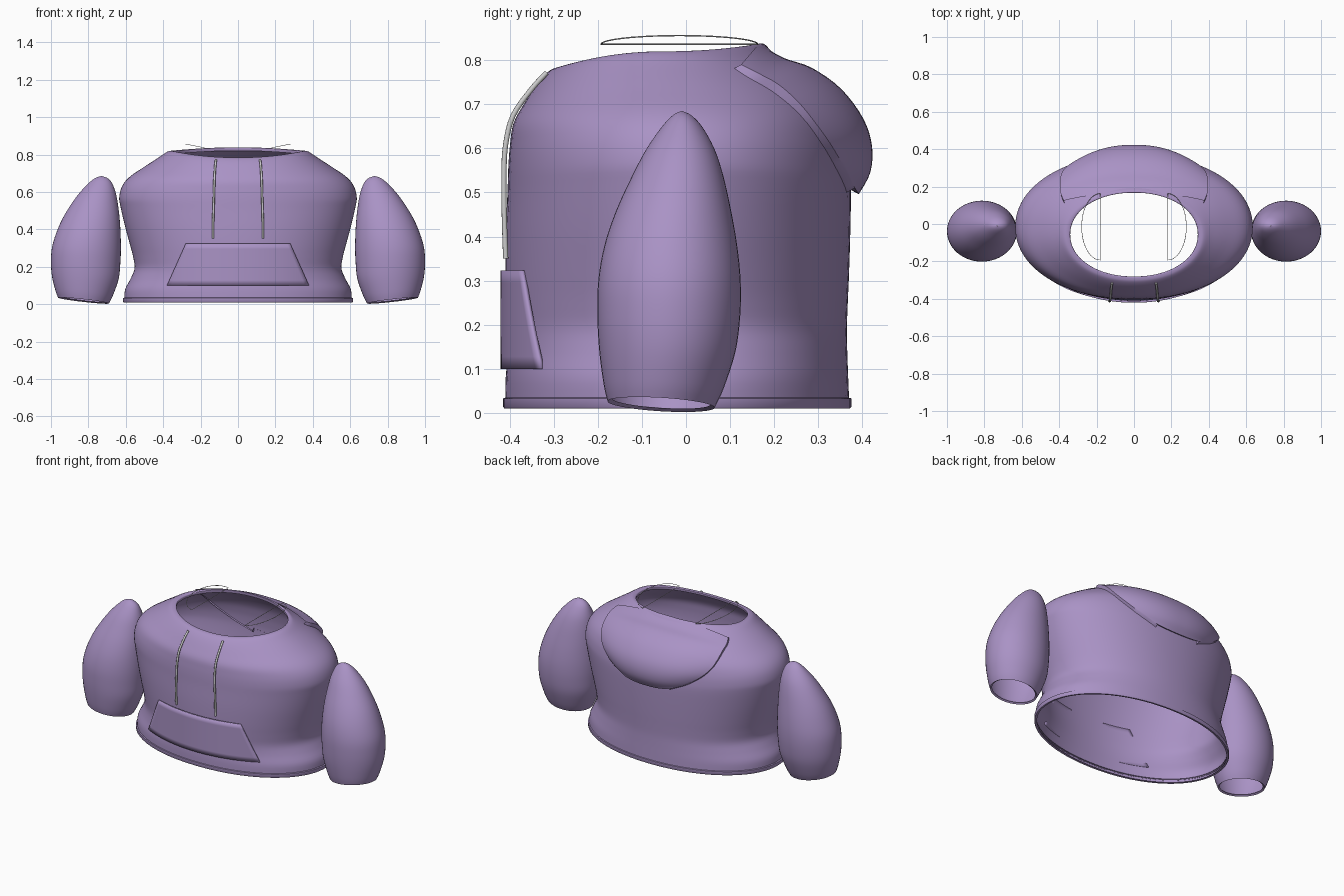
import bpy, math

if "Cube" in bpy.data.objects:
    bpy.data.objects.remove(bpy.data.objects["Cube"])

fabric = bpy.data.materials.new("lilac_fabric")
fabric.diffuse_color = (0.40, 0.29, 0.56, 1)
fabric.use_nodes = True
fabric.node_tree.nodes["Principled BSDF"].inputs["Base Color"].default_value = fabric.diffuse_color


def smooth_rows(rows, steps=4):
    """Catmull-Rom interpolation through tuples of numbers."""
    out = []
    for i in range(len(rows) - 1):
        p0, p1, p2 = rows[max(i - 1, 0)], rows[i], rows[i + 1]
        p3 = rows[min(i + 2, len(rows) - 1)]
        for k in range(steps):
            t = k / steps
            out.append(tuple(0.5 * (2 * b + (c - a) * t + (2 * a - 5 * b + 4 * c - d) * t * t
                                    + (3 * b - a - 3 * c + d) * t ** 3)
                             for a, b, c, d in zip(p0, p1, p2, p3)))
    return out + [rows[-1]]


def loft(name, rows, closed=True, angle=40):
    """Skin a list of point rows with quads."""
    n = len(rows[0])
    verts = [p for r in rows for p in r]
    faces = []
    for i in range(len(rows) - 1):
        for j in range(n if closed else n - 1):
            k = (j + 1) % n
            faces.append((i * n + j, i * n + k, (i + 1) * n + k, (i + 1) * n + j))
    me = bpy.data.meshes.new(name)
    me.from_pydata(verts, [], faces)
    me.materials.append(fabric)
    ob = bpy.data.objects.new(name, me)
    bpy.context.collection.objects.link(ob)
    bpy.ops.object.select_all(action='DESELECT')
    ob.select_set(True)
    bpy.context.view_layer.objects.active = ob
    bpy.ops.object.shade_smooth_by_angle(angle=math.radians(angle))
    return ob


def spow(v, e):
    return math.copysign(abs(v) ** e, v)


def body_ring(r, n=96):
    """Ring from side radius and height, then front and back y and height."""
    rx, zs, yf, zf, yb, zb = r
    pts = []
    for i in range(n):
        a = 2 * math.pi * i / n
        c, s = spow(math.cos(a), 0.96), spow(math.sin(a), 0.96)
        zt = zb if s > 0 else zf
        pts.append((rx * c, (yf + yb) / 2 + (yb - yf) / 2 * s, zs + (zt - zs) * s * s))
    return pts


def tube(name, pts, radius, cyclic=False):
    cu = bpy.data.curves.new(name, 'CURVE')
    cu.dimensions = '3D'
    cu.bevel_depth = radius
    cu.bevel_resolution = 3
    cu.use_fill_caps = True
    sp = cu.splines.new('POLY')
    sp.points.add(len(pts) - 1)
    for p, co in zip(sp.points, pts):
        p.co = (*co, 1)
    sp.use_cyclic_u = cyclic
    ob = bpy.data.objects.new(name, cu)
    bpy.context.collection.objects.link(ob)


# Torso shell with the rolled neckline
torso = [(.608, .03, -.410, .03, .370, .03), (.603, .08, -.409, .08, .368, .08),
         (.575, .135, -.404, .135, .366, .135), (.553, .19, -.405, .19, .365, .19),
         (.560, .25, -.408, .25, .367, .25), (.578, .32, -.410, .32, .370, .32),
         (.605, .42, -.409, .41, .373, .42), (.628, .52, -.405, .50, .374, .51),
         (.635, .57, -.403, .56, .370, .56), (.620, .63, -.399, .61, .362, .61),
         (.580, .68, -.391, .658, .345, .67), (.500, .735, -.365, .705, .305, .735),
         (.420, .787, -.335, .750, .245, .785), (.380, .814, -.310, .776, .200, .815),
         (.360, .820, -.293, .783, .180, .835), (.342, .816, -.281, .782, .168, .837),
         (.343, .800, -.283, .768, .170, .820)]
loft("torso", [body_ring(r) for r in smooth_rows(torso)])

# Hem band around the bottom
hem = [(w, z, -w + .2, z, w - .24, z) for w, z in
       ((.600, .012), (.612, .010), (.615, .014), (.615, .033), (.604, .036))]
loft("hem_band", [body_ring(r) for r in hem])

# Sleeves: z, inner x, outer x, front y, back y
sleeve = [(.026, .700, .950, -.168, .055), (.019, .690, .962, -.178, .065),
          (.06, .668, .976, -.187, .085), (.14, .638, .994, -.197, .112),
          (.22, .629, 1.0, -.201, .123), (.30, .626, .995, -.199, .124),
          (.38, .628, .972, -.185, .116), (.46, .633, .937, -.158, .102),
          (.54, .643, .888, -.121, .084), (.60, .655, .843, -.089, .064),
          (.65, .675, .795, -.054, .036), (.675, .700, .762, -.030, .012),
          (.685, .730, .732, -.011, -.009)]


def sleeve_ring(r, side, n=48):
    z, x0, x1, y0, y1 = r
    tilt = max(0, 1 - z / .2)
    pts = []
    for i in range(n):
        a = 2 * math.pi * i / n
        c, s = math.cos(a), math.sin(a)
        pts.append((side * ((x0 + x1) / 2 + (x1 - x0) / 2 * c),
                    (y0 + y1) / 2 + (y1 - y0) / 2 * s, z + tilt * (.017 * c - .008 * s)))
    return pts


for side, label in ((1, "right"), (-1, "left")):
    rows = [sleeve_ring(sleeve[0], side)] + [sleeve_ring(r, side) for r in smooth_rows(sleeve[1:])]
    loft("sleeve_" + label, rows, angle=60)

# Folded hood on the back: centre y, z, then edge x, y, z
hood = [(.166, .838, .375, .125, .790), (.22, .806, .392, .165, .770),
        (.285, .783, .395, .210, .745), (.352, .735, .392, .255, .705),
        (.402, .668, .375, .292, .660), (.422, .605, .330, .328, .610),
        (.418, .545, .250, .360, .555), (.392, .496, .150, .383, .510)]
rows = []
for yc, zc, xe, ye, ze in smooth_rows(hood):
    row = []
    for i in range(41):
        s = i / 20 - 1
        f = 1 - abs(s) ** 2.3
        row.append((-xe * s, ye + (yc - ye) * f, ze + (zc - ze) * f))
    # tuck the rim into the torso
    tuck = [(row[0][0] * .985, row[0][1] - .022, row[0][2] - .012)]
    tuck2 = [(row[-1][0] * .985, row[-1][1] - .022, row[-1][2] - .012)]
    rows.append(tuck + row + tuck2)
rows.append([(x * .97, y - .022, z + .012) for x, y, z in rows[-1]])
loft("hood", rows, closed=False)

# Front pouch pocket wrapped around the torso
rows = []
for k in range(9):
    t = k / 8
    w, z = .38 - .10 * t, .10 + .223 * t
    rows.append([(w * (i / 16 - 1),
                  -.02 - .401 * math.sqrt(1 - (w * (i / 16 - 1) / .597) ** 2), z)
                 for i in range(33)])
pocket = loft("pocket", rows, closed=False)
mod = pocket.modifiers.new("thickness", 'SOLIDIFY')
mod.thickness = .01
mod.offset = -1

# Drawstrings and thin neck cords
string = [(.118, -.316, .772), (.122, -.350, .735), (.126, -.392, .675),
          (.128, -.409, .61), (.130, -.413, .54), (.133, -.412, .44), (.133, -.409, .35)]
for side, label in ((1, "right"), (-1, "left")):
    tube("drawstring_" + label, [(side * x, y, z) for x, y, z in smooth_rows(string)], .006)
    cord = []
    for i in range(25):
        a = math.pi * i / 24
        cord.append((side * (.18 + .10 * math.sin(a)), -.015 + .178 * math.cos(a),
                     .836 + .020 * math.sin(a)))
    tube("neck_cord_" + label, cord, .0015, True)
